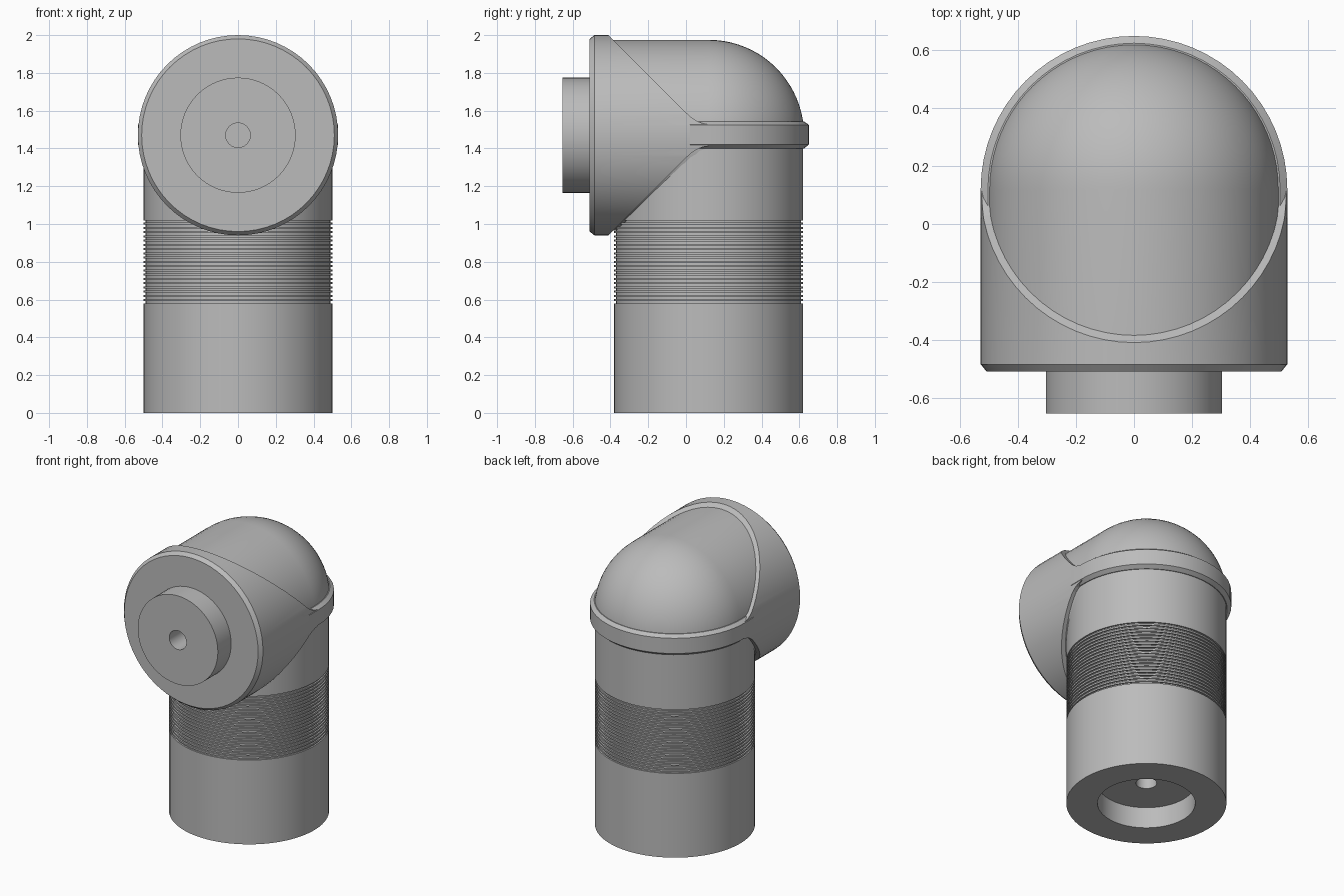
import bpy, bmesh, math
from mathutils import Vector

if "Cube" in bpy.data.objects:
    bpy.data.objects.remove(bpy.data.objects["Cube"], do_unlink=True)

grey = bpy.data.materials.new("plain_grey")
grey.use_nodes = True
GREY = (0.5, 0.5, 0.5, 1)
grey.diffuse_color = GREY
grey.node_tree.nodes["Principled BSDF"].inputs["Base Color"].default_value = GREY

SIDES = 64
PIPE_Y = 0.12      # axis of the upright pipe
ELBOW_Z = 1.47     # axis of the forward pipe
X, Y, Z = Vector((1, 0, 0)), Vector((0, 1, 0)), Vector((0, 0, 1))


def finish(name, bm):
    bmesh.ops.remove_doubles(bm, verts=bm.verts, dist=1e-5)
    bmesh.ops.recalc_face_normals(bm, faces=bm.faces)
    mesh = bpy.data.meshes.new(name)
    bm.to_mesh(mesh)
    bm.free()
    mesh.materials.append(grey)
    obj = bpy.data.objects.new(name, mesh)
    bpy.context.collection.objects.link(obj)
    return obj


def smooth(obj):
    bpy.ops.object.select_all(action='DESELECT')
    obj.select_set(True)
    bpy.context.view_layer.objects.active = obj
    bpy.ops.object.shade_smooth_by_angle(angle=math.radians(30))


def sweep(name, profile, frames, axis):
    """Sweep (radius, height) points through (origin, outward) frames."""
    bm = bmesh.new()
    rows = [[bm.verts.new(o + u * r + axis * h) for r, h in profile]
            for o, u in frames]
    for a, b in zip(rows, rows[1:]):
        for i in range(len(profile) - 1):
            bm.faces.new((a[i], a[i + 1], b[i + 1], b[i]))
    return finish(name, bm)


def lathe(name, profile, origin, axis):
    side = Z if axis == Y else Y
    frames = []
    for i in range(SIDES + 1):
        t = math.tau * i / SIDES
        frames.append((origin, X * math.cos(t) + side * math.sin(t)))
    return sweep(name, profile, frames, axis)


# Upright pipe with socket, cable hole and a grooved grip
pipe = [(0, 0.45), (0.065, 0.45), (0.065, 0.145), (0.305, 0.145),
        (0.305, 0), (0.5, 0)]
GROOVES, START, PITCH = 20, 0.58, 0.0225
for i in range(GROOVES):
    z = START + i * PITCH
    pipe += [(0.5, z), (0.49, z), (0.49, z + PITCH / 2), (0.5, z + PITCH / 2)]
pipe += [(0.5, ELBOW_Z), (0, ELBOW_Z)]
smooth(lathe("upright_pipe", pipe, Vector((0, PIPE_Y, 0)), Z))

# Forward pipe ending in a round dome at the back
R = 0.505
elbow = [(0, -0.52), (R, -0.52)]
elbow += [(R * math.cos(a), R * math.sin(a))
          for a in (math.pi / 2 * i / 20 for i in range(21))]
smooth(lathe("domed_elbow", elbow, Vector((0, PIPE_Y, ELBOW_Z)), Y))

# Collar: chamfered drum trimmed by a wedge seen from the side
centre = Vector((0, 0, ELBOW_Z))
drum = [(0.065, -0.51), (0.51, -0.51), (0.53, -0.485), (0.53, PIPE_Y),
        (0.065, PIPE_Y), (0.065, -0.51)]
collar = lathe("front_collar", drum, centre, Y)

upper = [(-0.6, 0.72), (0, 0.12), (0.03, 0.093), (0.06, 0.074),
         (0.09, 0.062), (0.13, 0.055), (0.2, 0.055)]
outline = upper + [(y, -h) for y, h in reversed(upper)]
bm = bmesh.new()
face = bm.faces.new([bm.verts.new((-1, y, ELBOW_Z + h)) for y, h in outline])
ext = bmesh.ops.extrude_face_region(bm, geom=[face])
bmesh.ops.translate(bm, vec=X * 2, verts=[
    v for v in ext["geom"] if isinstance(v, bmesh.types.BMVert)])
wedge = finish("wedge_cutter", bm)
wedge.hide_render = True

cut = collar.modifiers.new("trim", 'BOOLEAN')
cut.operation = 'INTERSECT'
cut.solver = 'EXACT'
cut.object = wedge
smooth(collar)
for mod in list(collar.modifiers):
    bpy.ops.object.modifier_apply(modifier=mod.name)
bpy.data.objects.remove(wedge, do_unlink=True)
smooth(collar)

# Chamfered band running from the collar round the back
band = [(0.48, -0.07), (0.505, -0.07), (0.53, -0.05), (0.53, 0.055),
        (0.505, 0.073), (0.48, 0.073)]
back = Vector((0, PIPE_Y, ELBOW_Z))
frames = [(back + Y * -0.1, X)]
for i in range(SIDES // 2 + 1):
    t = math.tau * i / SIDES
    frames.append((back, X * math.cos(t) + Y * math.sin(t)))
frames.append((back + Y * -0.1, -X))
smooth(sweep("back_band", band, frames, Z))

# Front plug with cable hole
plug = [(0.065, -0.5), (0.065, -0.655), (0.305, -0.655), (0.305, -0.5)]
smooth(lathe("front_plug", plug, centre, Y))
